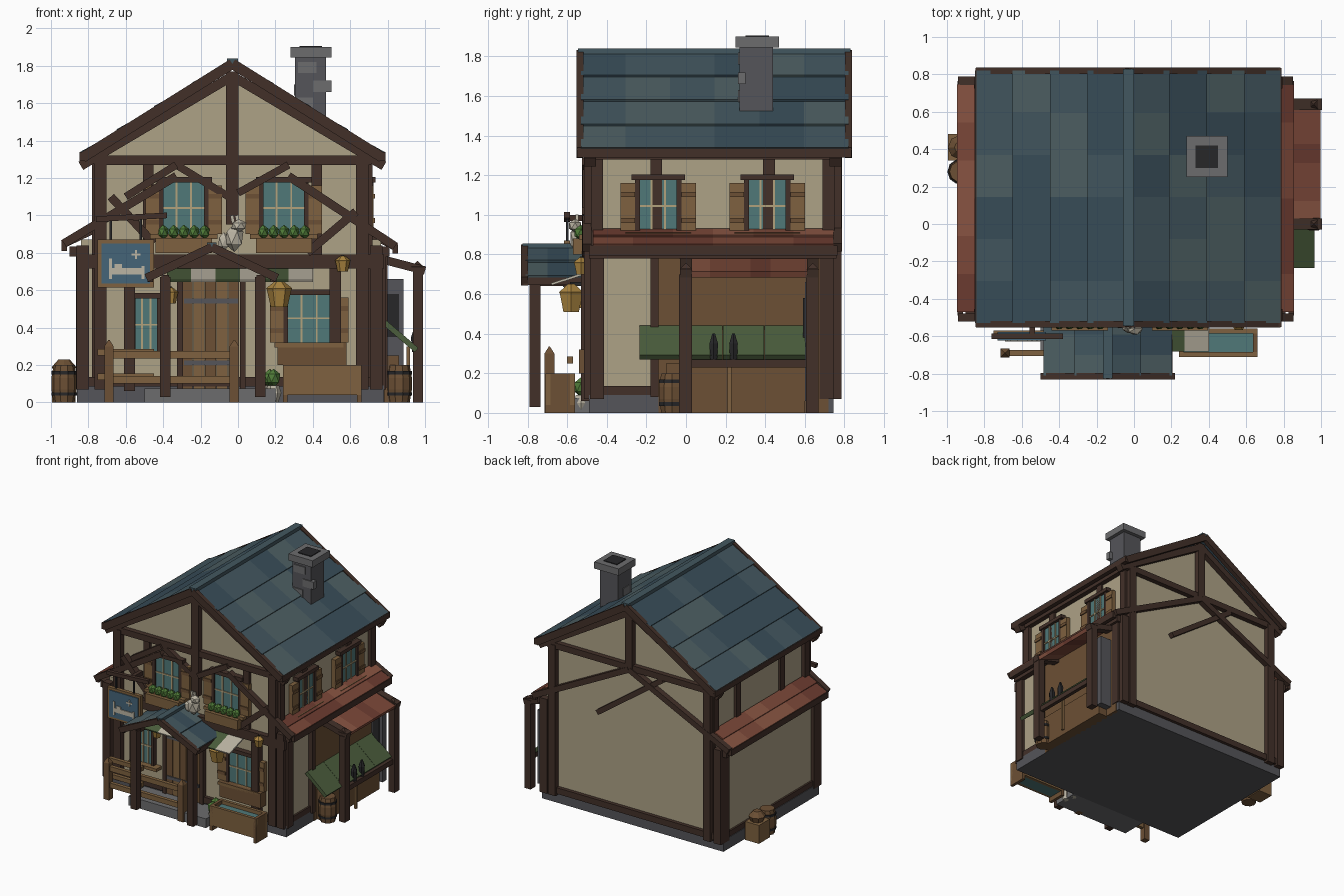
import bpy, bmesh, random
from math import cos, sin, pi
from mathutils import Vector as V, Matrix

if "Cube" in bpy.data.objects:
    bpy.data.objects.remove(bpy.data.objects["Cube"])
random.seed(4)

COL = dict(timber=(.055, .03, .022), cream=(.42, .36, .24), stone=(.09, .09, .1), stone2=(.15, .15, .155),
           dark=(.02, .02, .022), plank=(.15, .08, .035), wood=(.21, .12, .05), glass=(.08, .19, .19),
           mullion=(.45, .36, .2), b1=(.04, .075, .1), b2=(.055, .095, .115), b3=(.075, .115, .125),
           r1=(.15, .045, .03), r2=(.2, .065, .04), r3=(.25, .09, .055), green=(.07, .11, .045),
           leaf=(.08, .2, .04), pale=(.5, .46, .37), gold=(.4, .23, .05), sign=(.06, .13, .19))
MATS = {}
def mat(k):
    if k not in MATS:
        MATS[k] = bpy.data.materials.new(k)
        MATS[k].diffuse_color = (*COL[k], 1)
    return MATS[k]

def finish(name, bm, *keys):
    bmesh.ops.recalc_face_normals(bm, faces=bm.faces)
    me = bpy.data.meshes.new(name)
    bm.to_mesh(me); bm.free()
    for k in keys: me.materials.append(mat(k))
    ob = bpy.data.objects.new(name, me)
    bpy.context.collection.objects.link(ob)
    return ob

def box(name, x0, x1, y0, y1, z0, z1, k):
    bm = bmesh.new()
    m = Matrix.Translation(((x0+x1)/2, (y0+y1)/2, (z0+z1)/2)) @ Matrix.Diagonal((x1-x0, y1-y0, z1-z0, 1))
    bmesh.ops.create_cube(bm, size=1, matrix=m)
    return finish(name, bm, k)

def beam(name, p, q, w, d, k, hint=(0, 1, 0)):
    """Box from p to q; d is its size along the hint axis, w across it."""
    p, q = V(p), V(q)
    X = (q-p).normalized(); Z = X.cross(V(hint)).normalized(); Y = Z.cross(X)
    m = Matrix((X*(q-p).length, Y*d, Z*w)).transposed().to_4x4()
    m.translation = (p+q)/2
    bm = bmesh.new()
    bmesh.ops.create_cube(bm, size=1, matrix=m)
    return finish(name, bm, k)

def prism(name, pts, y0, y1, k):
    bm = bmesh.new()
    f = bm.faces.new([bm.verts.new((x, y0, z)) for x, z in pts])
    g = bmesh.ops.extrude_face_region(bm, geom=[f])
    bmesh.ops.translate(bm, vec=(0, y1-y0, 0), verts=[v for v in g['geom'] if isinstance(v, bmesh.types.BMVert)])
    return finish(name, bm, k)

def lathe(name, prof, loc, n, k, rot=0):
    bm = bmesh.new()
    rings = [[bm.verts.new((loc[0]+r*cos(rot+2*pi*i/n), loc[1]+r*sin(rot+2*pi*i/n), loc[2]+z)) for i in range(n)] for r, z in prof]
    for a, b in zip(rings, rings[1:]):
        for i in range(n): bm.faces.new((a[i], a[(i+1) % n], b[(i+1) % n], b[i]))
    bm.faces.new(rings[0]); bm.faces.new(rings[-1])
    return finish(name, bm, k)

def blob(name, loc, s, k, sub=1):
    bm = bmesh.new()
    bmesh.ops.create_icosphere(bm, subdivisions=sub, radius=1, matrix=Matrix.Translation(loc) @ Matrix.Diagonal((*s, 1)))
    return finish(name, bm, k)

def tiles(name, eave, ridge, y0, y1, rows, cols, th, keys):
    """Sloping roof of overlapping slabs in mixed shades."""
    e, r = V((eave[0], 0, eave[1])), V((ridge[0], 0, ridge[1]))
    n = V((-(r-e).z, 0, (r-e).x)).normalized()
    if n.z < 0: n = -n
    bm = bmesh.new()
    for i in range(rows):
        a, b = e.lerp(r, i/rows), e.lerp(r, (i+1)/rows)
        for j in range(cols):
            ya, yb = y0+(y1-y0)*j/cols, y0+(y1-y0)*(j+1)/cols
            loop = [a, b, b+n*th, a+n*(th+.012)]
            A, B = [[bm.verts.new((p.x, y, p.z)) for p in loop] for y in (ya, yb)]
            fs = [bm.faces.new(A), bm.faces.new(B)]
            fs += [bm.faces.new((A[s], A[(s+1) % 4], B[(s+1) % 4], B[s])) for s in range(4)]
            c = random.randrange(3)
            for f in fs: f.material_index = c
    return finish(name, bm, *keys)

BLUE, RED = ('b1', 'b2', 'b3'), ('r1', 'r2', 'r3')
YF, YB, XL, XR, XC = -.47, .74, -.75, .69, -.03

# Foundation and walls
box('foundation', -.86, .78, -.49, .745, 0, .09, 'stone')
box('front_step', -.5, .2, -.7, -.48, 0, .075, 'stone2')
prism('main_walls', [(XL, .08), (XR, .08), (XR, 1.33), (XC, 1.77), (XL, 1.33)], YF, YB, 'cream')
box('aisle_walls', -.84, .765, YF+.01, YB-.01, .08, .87, 'cream')

# Main roof, ridge, gable boards and eaves
for s, n in ((-1, 'left'), (1, 'right')):
    ex = XC + s*.8
    tiles(n+'_main_roof', (ex, 1.305), (XC, 1.80), -.53, .82, 4, 6, .025, BLUE)
    box(n+'_eave_board', ex-.018, ex+.018, -.55, .835, 1.29, 1.34, 'timber')
    box(n+'_wall_plate', *sorted((XC+s*.70, XC+s*.76)), -.5, .77, 1.28, 1.33, 'timber')
    for y in (-.535, .82):
        beam(n+'_gable_board', (ex-s*.0, y, 1.31), (XC, y, 1.81), .055, .035, 'timber')
    for y in (-.485, .755):
        beam(n+'_inner_rafter', (ex+s*.01, y, 1.285-.02), (XC, y, 1.745), .05, .06, 'timber')
box('ridge_cap', XC-.03, XC+.03, -.545, .83, 1.805, 1.84, 'b2')

# Chimney
box('chimney_shaft', .305, .47, .27, .44, 1.45, 1.85, 'stone')
for z, x in ((1.57, .30), (1.66, .40), (1.76, .32)): box('chimney_stone', x, x+.1, .262, .3, z, z+.06, 'stone2')
box('chimney_stone', .3, .34, .3, .38, 1.64, 1.7, 'stone2')
box('chimney_cap', .28, .5, .25, .47, 1.845, 1.9, 'stone2')
box('chimney_flue', .33, .45, .3, .42, 1.89, 1.906, 'dark')

# Side roofs over the aisles
for s, n, ex, wx, ez in ((-1, 'left', -.93, XL, .84), (1, 'right', .84, XR, .825)):
    ztop = ez + .6*abs(ex-wx)
    tiles(n+'_aisle_roof', (ex, ez), (wx, ztop), -.47, .745, 2, 6, .02, RED)
    box(n+'_aisle_eave', ex-.015, ex+.015, -.49, .765, ez-.03, ez+.02, 'timber')
    box(n+'_aisle_beam', *sorted((ex-s*.09, ex-s*.03)), -.49, .76, .78, .835, 'timber')
    for y in (-.5, .765):
        beam(n+'_aisle_rafter', (ex, y, ez+.01), (XC+s*.3 if y < 0 else XC, y, 1.21 if y < 0 else 1.28), .045, .045, 'timber')

# Timber frame: front and back
for y, e in ((YF-.015, 'front'), (YB+.015, 'back')):
    for x in (-.83, -.735, .665, .74):
        box(e+'_corner_post', x-.033, x+.033, y-.03, y+.03, .07, 1.3 if x in (-.735, .665) else .84, 'timber')
    box(e+'_tie_beam', XL-.02, XR+.02, y-.025, y+.025, 1.27, 1.32, 'timber')
    box(e+'_king_post', XC-.033, XC+.033, y-.03, y+.03, 1.27 if y > 0 else .95, 1.77, 'timber')
    box(e+'_sill_beam', -.82, .75, y-.015, y+.015, .085, .135, 'timber')
    beam(e+'_brace', (.26, y, .85) if y > 0 else (-.05, y, 1.1), (-.33, y, 1.27), .04, .05, 'timber')
box('front_floor_beam', -.84, .78, -.515, -.46, .715, .79, 'timber')
for x in (-.48, .42): box('front_stud', x-.028, x+.028, -.495, -.46, .79, 1.28, 'timber')
for x in (-.58, .52): box('front_lower_stud', x-.03, x+.03, -.53, -.46, .06, .72, 'timber')
beam('window_brace', (-.33, -.5, 1.27), (-.6, -.5, 1.1), .04, .05, 'timber')
beam('window_brace', (.27, -.5, 1.27), (0, -.5, 1.12), .04, .05, 'timber')
beam('side_brace', (.37, -.5, .8), (.63, -.5, 1.02), .045, .05, 'timber')
beam('side_brace', (-.45, -.5, .85), (-.68, -.5, 1.1), .045, .05, 'timber')
for x, s in ((XL, -1), (XR, 1)):
    for y in (-.15, .42): box('side_stud', x-.02, x+.02, y-.03, y+.03, .9, 1.3, 'timber')
    for y in (YF+.02, YB-.02): box('side_corner_post', x-.03, x+.03, y-.03, y+.03, .08, 1.3, 'timber')
for x in (-.84, .765):
    for y in (YF+.02, YB-.03): box('aisle_corner_post', x-.025, x+.025, y-.035, y+.035, .07, .83, 'timber')
    box('aisle_sill_beam', x-.015, x+.015, YF, YB, .085, .135, 'timber')

# Windows, placed along the front or the right wall
def on_wall(side, name, u0, u1, d0, d1, z0, z1, k):
    if side == 'front': return box(name, u0, u1, YF-d1, YF-d0, z0, z1, k)
    return box(name, XR+d0, XR+d1, u0, u1, z0, z1, k)

def window(side, u, z0, z1, hw, shutters=True):
    on_wall(side, 'window_glass', u-hw, u+hw, 0, .02, z0, z1, 'glass')
    for s in (-1, 1):
        on_wall(side, 'window_jamb', u+s*hw-.012, u+s*hw+.012, 0, .035, z0, z1, 'timber')
        if shutters:
            a, b = sorted((u+s*(hw+.012), u+s*(hw+.085)))
            on_wall(side, 'shutter', a, b, 0, .035, z0, z1-.02, 'wood')
            for z in (z0+.05, z1-.09): on_wall(side, 'shutter_batten', a, b, .03, .043, z, z+.025, 'plank')
    on_wall(side, 'window_head', u-hw-.03, u+hw+.03, 0, .045, z1-.005, z1+.025, 'timber')
    on_wall(side, 'window_sill', u-hw-.06, u+hw+.06, 0, .07, z0-.025, z0, 'wood')
    for t in (-.33, .33): on_wall(side, 'mullion', u+t*hw-.005, u+t*hw+.005, .018, .027, z0, z1, 'mullion')
    on_wall(side, 'mullion', u-hw, u+hw, .018, .027, (z0+z1)/2-.005, (z0+z1)/2+.005, 'mullion')

for u in (-.29, .245):
    window('front', u, .9, 1.18, .12)
    box('flower_box', u-.15, u+.15, -.57, -.475, .8, .88, 'wood')
    for i in range(5): blob('flower_plant', (u-.11+i*.055, -.53, .91), (.032, .038, .04), 'leaf')
for u in (-.14, .41): window('right', u, .91, 1.18, .105)
window('front', -.49, .27, .56, .07, False)
window('front', .38, .32, .58, .125)
box('window_planter', .21, .58, -.54, -.47, .2, .32, 'plank')

# Door
for i in range(5): box('door_plank', -.3+i*.062, -.242+i*.062, -.5, -.46, .075, .645, 'wood' if i % 2 else 'plank')
for z in (.2, .53): box('door_strap', -.29, 0, -.508, -.495, z, z+.025, 'stone')
for x in (-.325, .01): box('door_jamb', x, x+.03, -.51, -.46, .075, .68, 'timber')

# Porch
for s in (-1, 1):
    ex = -.14+s*.33
    tiles('porch_roof', (ex, .665), (-.14, .82), -.81, -.48, 2, 3, .02, BLUE)
    beam('porch_gable_board', (ex-s*-.02, -.815, .665), (-.14, -.815, .83), .045, .035, 'timber')
    box('porch_eave', ex-.015, ex+.015, -.82, -.5, .645, .685, 'timber')
    box('porch_post', -.135+s*.255-.028, -.135+s*.255+.028, -.79, -.735, .03, .67, 'timber')
    box('porch_plate', -.135+s*.255-.02, -.135+s*.255+.02, -.79, -.48, .64, .68, 'timber')
box('porch_ridge', -.165, -.115, -.825, -.48, .825, .855, 'b2')

# Striped cloth awning
for i in range(6):
    x = -.315+i*.13
    beam('awning_stripe', (x, -.48, .715), (x, -.68, .65), .012, .13, ('green', 'pale')[i % 2], (1, 0, 0))

# Railing
for x in (-.69, -.02):
    box('rail_post', x-.025, x+.025, -.715, -.665, 0, .3, 'plank')
    lathe('rail_post_cap', [(.035, 0), (.004, .035)], (x, -.69, .3), 4, 'plank', pi/4)
for z in (.1, .235): box('rail', -.7, 0, -.705, -.675, z, z+.04, 'wood')
for z in (.12, .25): box('wall_bench_rail', -.75, -.45, -.6, -.57, z, z+.035, 'wood')

# Water trough and pots
for y in (-.71, -.585): box('trough_side', .24, .66, y, y+.025, .04, .2, 'wood')
for x in (.24, .635): box('trough_end', x, x+.025, -.71, -.56, 0, .2, 'plank')
box('trough_water', .26, .64, -.69, -.58, .04, .17, 'glass')
for x, y in ((.19, -.6), (.17, -.53)):
    lathe('pot', [(.025, 0), (.042, .05), (.03, .09)], (x, y, 0), 6, 'pale')
    blob('pot_plant', (x, y, .13), (.04, .04, .05), 'leaf')

# Hanging sign with a plain bed pictogram
beam('sign_arm', (-.76, -.6, .98), (-.38, -.6, 1.0), .03, .03, 'timber')
box('sign_bracket', -.56, -.53, -.61, -.47, .97, 1.0, 'timber')
for x in (-.68, -.52): box('sign_hanger', x-.006, x+.006, -.606, -.594, .85, .99, 'dark')
box('sign_frame', -.75, -.45, -.615, -.585, .615, .87, 'wood')
box('sign_panel', -.73, -.47, -.622, -.578, .635, .85, 'sign')
for a in ((-.69, -.675, .66, .77), (-.515, -.5, .66, .73), (-.69, -.5, .685, .72), (-.66, -.62, .72, .74),
          (-.57, -.52, .785, .797), (-.551, -.539, .766, .816)):
    box('sign_pictogram', a[0], a[1], -.628, -.62, a[2], a[3], 'pale')

# Animal statue over the porch
blob('statue_body', (-.02, -.54, .88), (.055, .05, .075), 'pale')
blob('statue_head', (.005, -.56, .945), (.045, .035, .035), 'pale')
blob('statue_tail', (-.075, -.53, .86), (.035, .03, .05), 'pale')
for x in (-.025, .0): beam('statue_ear', (x, -.55, .96), (x-.008, -.55, 1.0), .018, .015, 'pale')

# Lanterns
for x, y, z in ((.22, -.58, .51), (.56, -.53, .7), (-.36, -.53, .53)):
    w = 1 if x == .22 else .6
    lathe('lantern', [(.045*w, 0), (.065*w, .09*w), (.07*w, .1*w), (.02*w, .14*w)], (x, y, z), 6, 'gold')
    box('lantern_hook', x-.006, x+.006, y-.006, -.46, z+.13*w, z+.15*w, 'dark')

# Market stall on the right side
box('stall_back', .76, .785, -.14, .72, 0, .8, 'plank')
box('stall_post_inner', .765, .8, -.18, -.14, .08, .8, 'timber')
box('stall_counter', .78, .86, -.1, .6, 0, .25, 'plank')
box('stall_end_wall', .77, .885, .6, .655, .06, .66, 'stone')
box('stall_end_window', .8, .86, .592, .6, .35, .58, 'dark')
tiles('stall_roof', (.985, .685), (.77, .77), .02, .63, 1, 6, .018, RED)
for y in (0, .64):
    box('stall_post', .935, .99, y-.035, y+.03, 0, .7, 'timber')
    beam('stall_rafter', (1.0, y, .705), (.77, y, .765), .045, .06, 'timber')
    lathe('stall_rafter_cap', [(.045, 0), (.004, .03)], (.96, y, .725), 4, 'timber', pi/4)
box('stall_rail', .945, .975, 0, .64, .23, .27, 'timber')
for i in range(4):
    y = -.13+i*.21
    beam('stall_green_cloth', (.78, y, .43), (.955, y, .28), .03, .208, 'green')
for y in (.14, .24): lathe('stall_bottle', [(.02, 0), (.025, .08), (.008, .13)], (.95, y, .27), 6, 'dark')
box('stall_leg', .9, .92, .21, .23, 0, .3, 'wood')

# Barrels and crate
for x, y, h, r in ((.86, -.07, .2, .07), (-.93, .28, .2, .068)):
    lathe('barrel', [(r*.82, 0), (r, h*.35), (r, h*.65), (r*.82, h)], (x, y, 0), 10, 'plank')
    for t in (.18, .75): lathe('barrel_hoop', [(r*1.0, 0), (r*1.0, .018)], (x, y, h*t), 10, 'dark')
box('crate', -.995, -.87, .34, .48, 0, .15, 'wood')
lathe('sack', [(.05, 0), (.065, .04), (.03, .08)], (-.93, .41, .15), 8, 'plank')

for m in bpy.data.materials:
    if m.users and not m.is_grease_pencil:
        m.use_nodes = True
        m.node_tree.nodes["Principled BSDF"].inputs["Base Color"].default_value = m.diffuse_color
